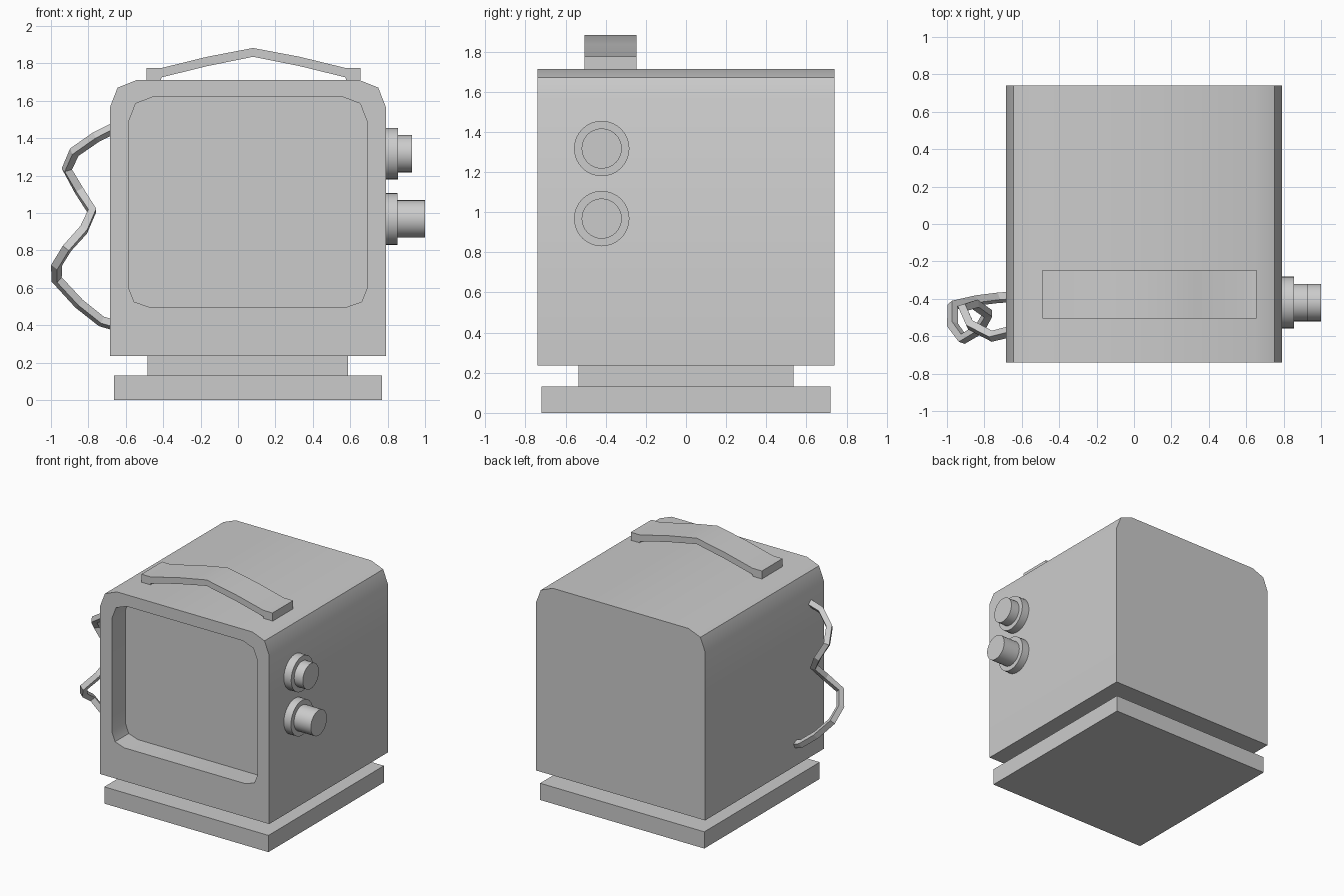
import bpy, bmesh, math
from mathutils import Matrix

if "Cube" in bpy.data.objects:
    bpy.data.objects.remove(bpy.data.objects["Cube"])

CX = 0.053  # centre line of the cabinet


def finish(name, bm, angle=32):
    bmesh.ops.recalc_face_normals(bm, faces=bm.faces)
    mesh = bpy.data.meshes.new(name)
    bm.to_mesh(mesh)
    bm.free()
    ob = bpy.data.objects.new(name, mesh)
    bpy.context.collection.objects.link(ob)
    smooth(ob, angle)
    return ob


def smooth(ob, angle=32):
    bpy.ops.object.select_all(action='DESELECT')
    ob.select_set(True)
    bpy.context.view_layer.objects.active = ob
    if angle:
        bpy.ops.object.shade_smooth_by_angle(angle=math.radians(angle))


def extrude_xz(name, profile, y0, y1):
    """Closed x-z profile extruded from y0 to y1."""
    bm = bmesh.new()
    face = bm.faces.new([bm.verts.new((x, y0, z)) for x, z in profile])
    new = bmesh.ops.extrude_face_region(bm, geom=[face], use_keep_orig=True)['geom']
    bmesh.ops.translate(bm, vec=(0, y1 - y0, 0),
                        verts=[g for g in new if isinstance(g, bmesh.types.BMVert)])
    return finish(name, bm)


def mirrored(right):
    """Complete a right half profile (offsets from the centre line)."""
    return [(CX + x, z) for x, z in right] + [(CX - x, z) for x, z in reversed(right)]


def box(name, hx, hy, z0, z1):
    return extrude_xz(name, mirrored([(hx, z0), (hx, z1)]), -hy, hy)


def knob_part(name, x0, x1, r, y, z):
    bm = bmesh.new()
    place = Matrix.Translation(((x0 + x1) / 2, y, z)) @ Matrix.Rotation(math.pi / 2, 4, 'Y')
    bmesh.ops.create_cone(bm, cap_ends=True, segments=32, radius1=r, radius2=r,
                          depth=x1 - x0, matrix=place)
    return finish(name, bm)


# Cabinet with clipped upper corners
cabinet = extrude_xz("cabinet", mirrored(
    [(0.738, 0.235), (0.738, 1.565), (0.697, 1.67), (0.592, 1.712)]), -0.74, 0.74)

# Recessed screen opening cut into the front
cutter = extrude_xz("screen_cutter", mirrored(
    [(0.53, 0.498), (0.608, 0.525), (0.637, 0.598),
     (0.637, 1.49), (0.60, 1.585), (0.508, 1.62)]), -0.90, -0.57)
cutter.hide_render = True
cut = cabinet.modifiers.new("screen_recess", 'BOOLEAN')
cut.object = cutter
cut.operation = 'DIFFERENCE'
cut.solver = 'EXACT'
bpy.ops.object.select_all(action='DESELECT')
bpy.context.view_layer.objects.active = cabinet
cabinet.select_set(True)
bpy.ops.object.modifier_apply(modifier=cut.name)
bpy.data.objects.remove(cutter, do_unlink=True)
smooth(cabinet)

# Neck and base plate
box("neck", 0.536, 0.535, 0.13, 0.236)
box("base", 0.717, 0.72, 0.0, 0.132)

# Carrying handle: bent strap and two end pads
extrude_xz("handle", [
    (CX - 0.543 + 0, 1.775), (CX - 0.462, 1.775), (-0.165, 1.835), (0.08, 1.882),
    (0.33, 1.835), (0.575, 1.775), (0.655, 1.775), (0.655, 1.71), (0.578, 1.71),
    (0.575, 1.725), (0.33, 1.785), (0.08, 1.835), (-0.165, 1.785), (-0.409, 1.725),
    (-0.412, 1.71), (-0.49, 1.71)], -0.505, -0.247)

# Two control knobs on the right side
for label, z, collar_end, tip in (("upper", 1.317, 0.855, 0.93), ("lower", 0.968, 0.853, 1.0)):
    knob_part(label + "_knob_collar", 0.77, collar_end, 0.138, -0.42, z)
    knob_part(label + "_knob", collar_end - 0.01, tip, 0.10, -0.42, z)

# Coiled cable on the left side
path = [(-0.66, -0.575, 1.455), (-0.76, -0.60, 1.405), (-0.875, -0.54, 1.325),
        (-0.915, -0.45, 1.235), (-0.85, -0.43, 1.12), (-0.78, -0.48, 1.01),
        (-0.825, -0.56, 0.91), (-0.915, -0.615, 0.81), (-0.97, -0.54, 0.72),
        (-0.97, -0.435, 0.645), (-0.85, -0.41, 0.515), (-0.73, -0.395, 0.42),
        (-0.66, -0.39, 0.40)]
curve = bpy.data.curves.new("cable", 'CURVE')
curve.dimensions = '3D'
curve.bevel_depth = 0.03
curve.bevel_resolution = 0
curve.use_fill_caps = True
spline = curve.splines.new('POLY')
spline.points.add(len(path) - 1)
for point, co in zip(spline.points, path):
    point.co = (*co, 1)
cable = bpy.data.objects.new("cable", curve)
bpy.context.collection.objects.link(cable)
smooth(cable, 0)
bpy.ops.object.convert(target='MESH')
bpy.ops.object.shade_flat()
